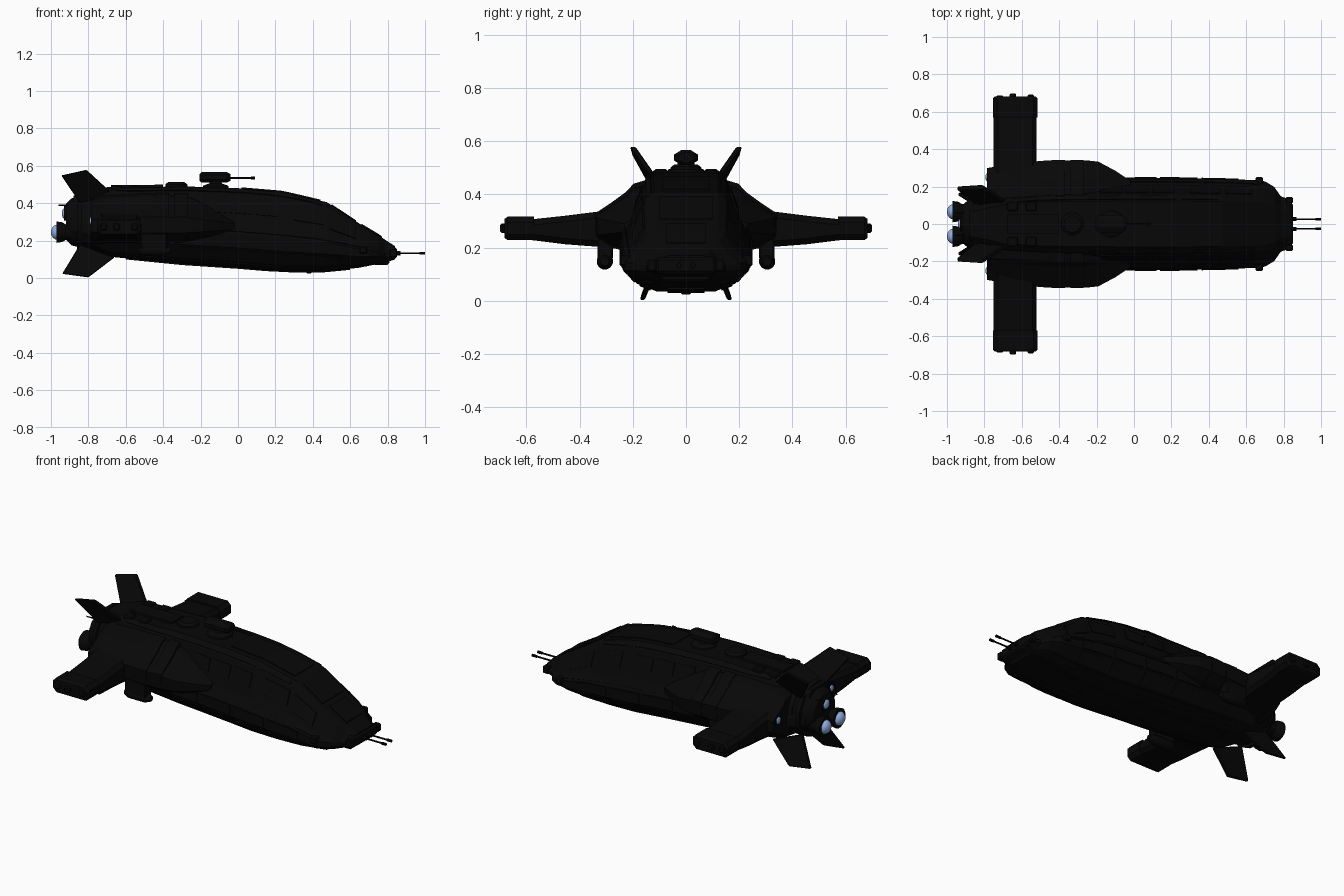
import bpy, bmesh
from math import sin, cos, pi
from mathutils import Vector

cube = bpy.data.objects.get("Cube")
if cube:
    bpy.data.objects.remove(cube, do_unlink=True)


def material(name, color):
    m = bpy.data.materials.new(name)
    m.use_nodes = True
    m.diffuse_color = (*color, 1)
    m.node_tree.nodes["Principled BSDF"].inputs["Base Color"].default_value = (*color, 1)
    return m


BLACK = material("black_hull", (0.0022, 0.0022, 0.0022))
BLUE = material("engine_glow_blue", (0.28, 0.42, 0.75))


def loft(name, rings, mat=BLACK, mirror=False, bevel=0, smooth=False):
    """Skin a list of equal-sized rings and cap both ends."""
    bm = bmesh.new()
    loops = [[bm.verts.new(p) for p in r] for r in rings]
    n = len(rings[0])
    for a, b in zip(loops, loops[1:]):
        for i in range(n):
            bm.faces.new((a[i], a[(i + 1) % n], b[(i + 1) % n], b[i]))
    bm.faces.new(loops[0])
    bm.faces.new(loops[-1])
    bmesh.ops.recalc_face_normals(bm, faces=bm.faces)
    me = bpy.data.meshes.new(name)
    bm.to_mesh(me)
    bm.free()
    me.materials.append(mat)
    ob = bpy.data.objects.new(name, me)
    bpy.context.collection.objects.link(ob)
    if bevel:
        mod = ob.modifiers.new("Bevel", "BEVEL")
        mod.width, mod.segments = bevel, 1
    if mirror:
        ob.modifiers.new("Mirror", "MIRROR").use_axis = (False, True, False)
    if smooth:
        bpy.ops.object.select_all(action="DESELECT")
        ob.select_set(True)
        bpy.context.view_layer.objects.active = ob
        bpy.ops.object.shade_smooth_by_angle()
    return ob


def box(name, x, y, z, bevel=0.006, mirror=False):
    rings = [[(a, y[0], z[0]), (a, y[1], z[0]), (a, y[1], z[1]), (a, y[0], z[1])] for a in x]
    return loft(name, rings, mirror=mirror, bevel=bevel)


def turned(name, profile, centre, axis="x", sides=16, mat=BLACK, mirror=False, smooth=True, wide=1):
    """Turn (position, radius) pairs about an axis through centre (the two other coordinates)."""
    rings = []
    for pos, r in profile:
        ring = []
        for i in range(sides):
            t = 2 * pi * (i + 0.5) / sides
            u, v = centre[0] + r * wide * cos(t), centre[1] + r * sin(t)
            ring.append({"x": (pos, u, v), "z": (u, v, pos)}[axis])
        rings.append(ring)
    return loft(name, rings, mat, mirror, smooth=smooth)


# Hull: stations of (x, bottom, top, half width) and a shared faceted section
STATIONS = [(-.88, .19, .44, .13), (-.78, .16, .465, .17), (-.7, .115, .485, .21),
            (-.5, .095, .485, .235), (-.3, .075, .49, .24), (0, .055, .48, .245),
            (.24, .035, .46, .245), (.475, .035, .405, .24), (.65, .055, .29, .235),
            (.7, .065, .26, .228), (.75, .075, .23, .198), (.785, .08, .205, .148),
            (.84, .1, .17, .13)]
SECTION = [(.5, 1), (.63, .93), (.87, .55), (1, .42), (1, .25), (.77, .08), (.45, 0)]


def half_section(x):
    for a, b in zip(STATIONS, STATIONS[1:]):
        if x <= b[0]:
            t = (x - a[0]) / (b[0] - a[0])
            low, top, w = (a[i] + (b[i] - a[i]) * t for i in (1, 2, 3))
            break
    return [Vector((x, w * sy, low + (top - low) * sz)) for sy, sz in SECTION]


def hull_ring(x):
    half = half_section(x)
    return half + [Vector((p.x, -p.y, p.z)) for p in reversed(half)]


loft("hull", [hull_ring(s[0]) for s in STATIONS])


def hull_panel(name, x0, x1, strip, t0, t1, height=0.006):
    """Thin plate lying on one strip of the hull section, on both sides."""
    rings = []
    for k in range(9):
        s = half_section(x0 + (x1 - x0) * k / 8)
        a, b = s[strip].lerp(s[strip + 1], t0), s[strip].lerp(s[strip + 1], t1)
        d = (b - a).normalized()
        out = Vector((0, -d.z, d.y)) * height
        rings.append([a - out, a + out, b + out, b - out])
    return loft(name, rings, mirror=True)


# Side windows, armour panels and strakes
for i, x in enumerate((-.18, -.045, .095)):
    hull_panel(f"side_window_{i}", x, x + .118, 1, .2, .65)
hull_panel("cockpit_side_window", .3, .46, 1, .15, .7)
hull_panel("cockpit_cheek_window", .49, .63, 1, .15, .8)
for i, x in enumerate((-.3, -.08, .14, .36)):
    hull_panel(f"lower_side_panel_{i}", x, x + .2, 3, .1, .9, .005)
    hull_panel(f"bilge_panel_{i}", x, x + .2, 4, .12, .88, .005)
hull_panel("side_strake", -.45, .68, 2, .3, .75, .005)
hull_panel("bottom_strake", -.6, .7, 5, .2, .7)
hull_panel("roof_strake", -.65, .45, 0, .25, .8)


def centre_plate(name, x0, x1, w, up=0.006, row=0):
    """Plate following the roof (row 0) or the belly (row -1)."""
    rings = []
    for k in range(9):
        x = x0 + (x1 - x0) * k / 8
        z = half_section(x)[row].z
        rings.append([(x, -w, z - up), (x, w, z - up), (x, w, z + up), (x, -w, z + up)])
    loft(name, rings)


centre_plate("windshield", .5, .63, .1)
centre_plate("nose_plate", .66, .77, .075)
centre_plate("forward_roof_plate", .02, .44, .09)
centre_plate("spine", -.68, -.4, .05, .012)
centre_plate("keel", -.6, .6, .07, row=-1)

# Shoulder fairings that carry the wings
SHOULDER = [(.12, .46), (.195, .437), (.225, .405), (.28, .365), (.34, .325),
            (.335, .24), (.28, .2), (.12, .16)]


def shoulder_ring(x, s, zs=1):
    return [(x, .1 + (y - .1) * s, .27 + (z - .27) * zs) for y, z in SHOULDER]


loft("shoulder_fairing", [shoulder_ring(*a) for a in
     ((-.785, .83, .75), (-.74, .86, .92), (-.52, .98, 1), (-.46, 1, 1), (-.25, 1, .9),
      (-.19, .97, .75), (-.1, .77, .55), (-.02, .55, .35))], mirror=True)
for i, x in enumerate((-.44, -.34)):
    loft(f"shoulder_band_{i}", [[(x + dx, y * 1.01, z * 1.006) for y, z in SHOULDER]
                                for dx in (0, .07)], mirror=True)


# Wings with boxed tips
def wing_ring(y, low, top, x0=-.75, x1=-.52):
    c = .022
    return [(x0, y, low + c), (x0 + c, y, low), (x1 - c, y, low), (x1, y, low + c),
            (x1, y, top - c), (x1 - c, y, top), (x0 + c, y, top), (x0, y, top - c)]


loft("wing", [wing_ring(*a) for a in ((.2, .19, .36), (.33, .203, .335), (.45, .212, .32),
                                      (.58, .228, .306))], mirror=True)
loft("wing_tip", [wing_ring(y, .228, .316, -.755, -.515) for y in (.57, .67)] +
     [wing_ring(.682, .236, .308, -.745, -.525)], mirror=True)
for i, (x, y) in enumerate(((-.735, .688), (-.665, .698), (-.57, .692))):
    box(f"tip_lamp_{i}", (x, x + .035), (.67, y), (.255, .29), mirror=True)

# Pods under the shoulders
turned("under_pod", [(-.53, .018), (-.5, .031), (-.4, .031), (-.36, .016)], (.305, .148),
       sides=12, mirror=True)
box("pod_pylon", (-.52, -.38), (.275, .332), (.155, .24), mirror=True)


# Tail fins
def fin(name, side, base_y, tip_y, thick):
    rings = [[(x, base_y + (tip_y - base_y) * t + o, z) for x, t, z in side]
             for o in (-thick, thick)]
    loft(name, rings, mirror=True, bevel=.004)


fin("upper_fin", [(-.845, 0, .4), (-.67, 0, .45), (-.81, 1, .578), (-.945, .9, .548)], .11, .2, .011)
fin("lower_fin", [(-.845, 0, .18), (-.66, .3, .11), (-.8, 1, .003), (-.94, .93, .022)], .1, .164, .009)

# Engine block, nozzles and glowing exhausts
turned("engine_block", [(-.92, .1), (-.89, .13), (-.8, .155), (-.74, .16)], (0, .3), sides=12)
for i, x in enumerate((-.86, -.81)):
    turned(f"engine_ring_{i}", [(x, .158), (x + .025, .165)], (0, .3), sides=12)


def engine(name, back, y, z, r, bulge, mirror):
    turned(name + "_nozzle", [(back, r * .8), (back, r), (back + .03, r * .93),
           (back + .05, r * .72), (back + .12, r * .8)], (y, z), mirror=mirror)
    glow = [(back + .002 - bulge * cos(t * pi / 12), max(r * .7 * sin(t * pi / 12), .001))
            for t in range(7)]
    turned(name + "_glow", glow, (y, z), mat=BLUE, mirror=mirror)


engine("main_engine", -.97, .066, .245, .058, .032, True)
engine("upper_engine", -.93, 0, .345, .04, .014, False)
engine("shoulder_jet", -.787, .25, .305, .03, .009, True)
turned("tail_antenna", [(-.96, .004), (-.85, .004)], (.06, .388), sides=6, mirror=True)

# Roof hatch and gun turret
turned("roof_hatch", [(.47, .06), (.5, .06), (.512, .045)], (-.33, 0), "z", 16)
turned("turret_ring", [(.46, .075), (.493, .07), (.505, .035), (.525, .03)], (-.12, 0), "z", 12)
turned("turret", [(-.205, .02), (-.195, .03), (-.06, .03), (-.04, .02)], (0, .538),
       sides=8, smooth=False, wide=1.6)
turned("turret_barrel", [(-.05, .006), (.07, .005), (.07, .008), (.09, .008)], (0, .535), sides=8)

# Nose block with twin guns and side knobs
box("nose_block", (.77, .85), (-.115, .115), (.1, .165), .012)
box("nose_chin", (.72, .81), (-.09, .09), (.07, .12), .01)
box("nose_knob", (.81, .85), (.11, .145), (.11, .155), mirror=True)
turned("nose_gun", [(.83, .012), (.87, .012), (.87, .005), (.97, .005), (.97, .008), (1, .008)],
       (.026, .132), sides=8, mirror=True)

# Small thrusters and sensors
box("bow_thruster", (.65, .69), (.21, .25), (.13, .17), mirror=True)
box("belly_sensor", (.365, .395), (-.02, .02), (.024, .06))
for i, x in enumerate((-.68, -.58)):
    box(f"deck_vent_{i}", (x, x + .06), (.07, .12), (.45, .495), mirror=True)
